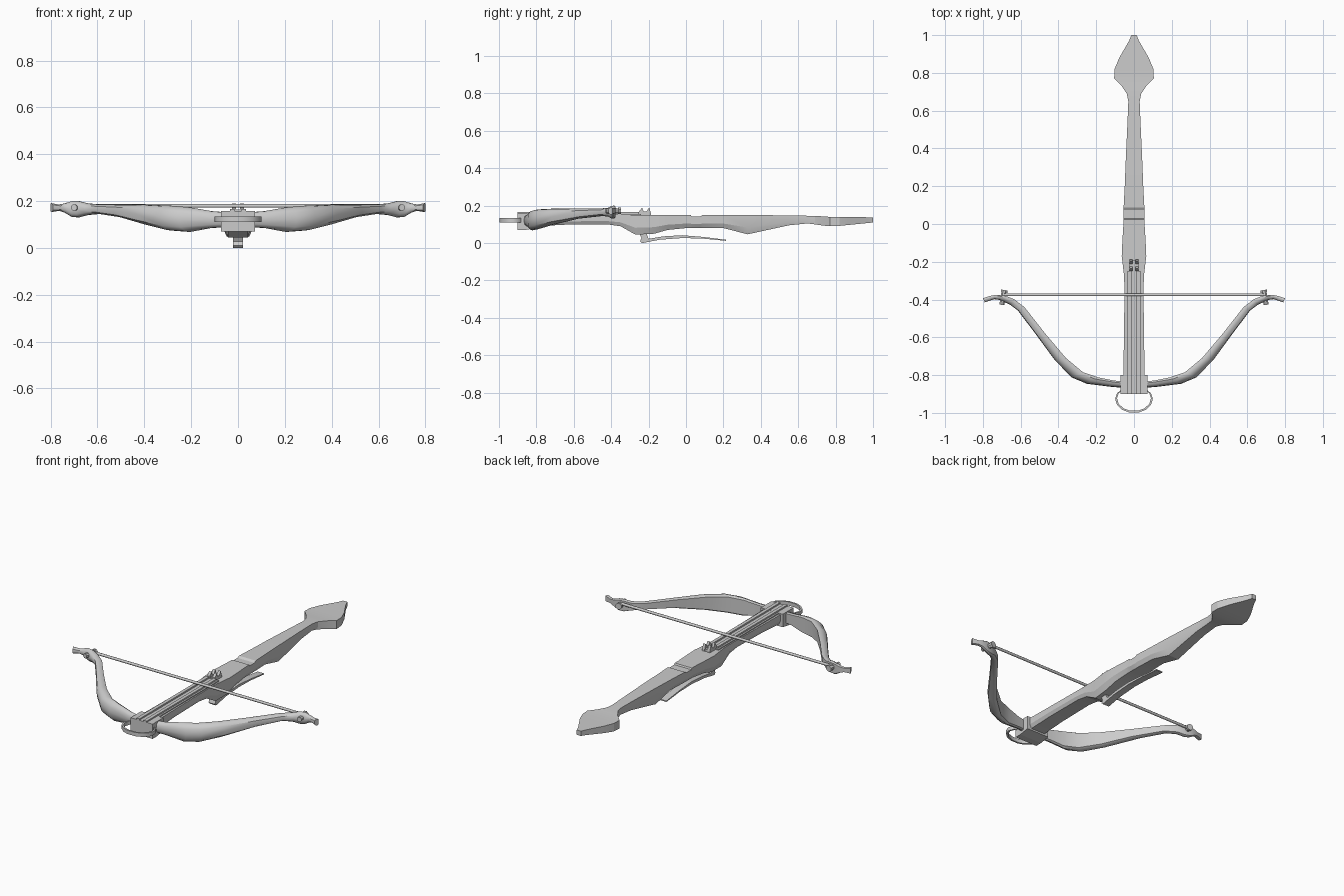
import bpy, bmesh, math
from mathutils import Vector


def finish(name, bm, mirror=False, smooth=None):
    bmesh.ops.recalc_face_normals(bm, faces=bm.faces)
    me = bpy.data.meshes.new(name)
    bm.to_mesh(me)
    bm.free()
    ob = bpy.data.objects.new(name, me)
    bpy.context.collection.objects.link(ob)
    if mirror:
        m = ob.modifiers.new("mirror", 'MIRROR')
        m.use_mirror_merge = False
    if smooth:
        bpy.ops.object.select_all(action='DESELECT')
        ob.select_set(True)
        bpy.context.view_layer.objects.active = ob
        bpy.ops.object.shade_smooth_by_angle(angle=math.radians(smooth))
    return ob


def loft(name, rings, **kw):
    """Skin a list of equal-length point rings and cap both ends."""
    bm = bmesh.new()
    vs = [[bm.verts.new(p) for p in r] for r in rings]
    n = len(vs[0])
    for a, b in zip(vs, vs[1:]):
        for i in range(n):
            j = (i + 1) % n
            bm.faces.new((a[i], a[j], b[j], b[i]))
    bm.faces.new(vs[0])
    bm.faces.new(vs[-1])
    return finish(name, bm, **kw)


def prism(name, profile, x0, x1, **kw):
    """Extrude a (y, z) side profile across x."""
    return loft(name, [[(x, y, z) for y, z in profile] for x in (x0, x1)], **kw)


def rod(name, a, b, r, sides=8, **kw):
    a, b = Vector(a), Vector(b)
    d = (b - a).normalized()
    u = Vector((0, 0, 1))
    v = d.cross(u).normalized()
    ang = [2 * math.pi * (i + 0.5) / sides for i in range(sides)]
    return loft(name, [[p + r * (math.cos(t) * u + math.sin(t) * v) for t in ang]
                       for p in (a, b)], **kw)


# Stock: y, half width, top z, bottom z, bottom taper
stations = [
    (-0.89, .058, .15, .085, .80), (-0.65, .054, .15, .098, .80),
    (-0.42, .051, .15, .100, .80), (-0.35, .050, .15, .090, .80),
    (-0.27, .053, .15, .045, .80), (-0.17, .065, .15, .050, .75),
    (-0.10, .062, .15, .070, .75), (0.00, .056, .15, .080, .75),
    (0.025, .056, .15, .080, .75), (0.03, .056, .142, .080, .75),
    (0.075, .055, .142, .080, .75), (0.088, .055, .15, .080, .75),
    (0.20, .049, .15, .080, .75), (0.33, .044, .15, .047, .75),
    (0.55, .034, .148, .095, .85), (0.65, .030, .146, .105, .9),
    (0.69, .038, .145, .100, .95), (0.73, .065, .143, .094, 1),
    (0.77, .105, .140, .090, 1), (0.82, .103, .139, .092, 1),
    (0.88, .078, .139, .098, 1), (0.97, .026, .138, .107, 1),
    (1.00, .014, .138, .110, 1)]
rings = []
for y, w, t, b, k in stations:
    m = b + 0.35 * (t - b)
    rings.append([(-w, y, t), (w, y, t), (w, y, m), (w * k, y, b),
                  (-w * k, y, b), (-w, y, m)])
loft("stock", rings, smooth=20)

# Front block holding the bow
prism("front_block", [(-.90, .07), (-.86, .07), (-.80, .08), (-.80, .157),
                      (-.90, .157)], -.072, .072)

# Two raised rails beside the bolt groove
prism("bolt_rail", [(-.90, .14), (-.25, .14), (-.25, .165), (-.90, .165)],
      .014, .034, mirror=True)
prism("rail_base", [(-.88, .14), (-.24, .14), (-.24, .156), (-.88, .156)], -.044, .044)

# String catch: two horned cheeks around a small block
prism("catch_cheek", [(-.25, .14), (-.25, .17), (-.235, .19), (-.226, .168),
                      (-.212, .168), (-.197, .19), (-.187, .16), (-.187, .14)],
      .009, .025, mirror=True)
prism("catch_block", [(-.245, .14), (-.245, .163), (-.19, .163), (-.19, .14)],
      -.012, .012)

# Trigger lever under the stock
prism("trigger_lever", [(-.25, .05), (-.238, .028), (-.245, .010), (-.235, 0),
                        (-.14, .018), (-.02, .027), (.09, .024), (.213, .012),
                        (.213, .018), (.09, .033), (-.02, .042), (-.12, .036),
                        (-.20, .023), (-.215, .06)], -.021, .021)

# Bow limb: inner edge (x, y), outer edge (x, y), bottom z, top z
limb = [
    ((.05, -.835), (.05, -.868), .088, .152),
    ((.11, -.828), (.12, -.862), .085, .157),
    ((.19, -.812), (.25, -.846), .068, .173),
    ((.27, -.785), (.33, -.812), .074, .180),
    ((.36, -.710), (.42, -.720), .097, .184),
    ((.47, -.580), (.53, -.570), .130, .185),
    ((.58, -.440), (.615, -.458), .145, .186),
    ((.635, -.398), (.655, -.428), .140, .190),
    ((.675, -.382), (.690, -.412), .130, .200),
    ((.708, -.376), (.712, -.402), .132, .200),
    ((.740, -.376), (.738, -.398), .150, .190),
    ((.765, -.382), (.758, -.404), .158, .185),
    ((.80, -.393), (.790, -.415), .153, .191)]
rings = []
for a, b, lo, hi in limb:
    a, b = Vector((*a, 0)), Vector((*b, 0))
    h = hi - lo
    # rounded outer face, flatter inner face
    rings.append([a.lerp(b, s) + Vector((0, 0, lo + h * f)) for s, f in
                  ((0, .08), (.25, 0), (.6, .03), (.92, .2), (1, .5),
                   (.92, .8), (.6, .97), (.25, 1), (0, .92))])
loft("bow_limb", rings, mirror=True, smooth=40)

# String pegs and string
rod("string_peg", (.688, -.355, .172), (.700, -.428, .172), .014, mirror=True, smooth=30)
rod("peg_cap", (.686, -.350, .172), (.688, -.362, .172), .019, mirror=True, smooth=30)
rod("bowstring", (-.695, -.375, .179), (.695, -.375, .179), .008, smooth=50)

# Foot stirrup loop at the front
half = [(.062, -.875), (.090, -.895), (.100, -.925), (.090, -.958),
        (.062, -.984), (.025, -.998)]
path = half + [(-x, y) for x, y in reversed(half)]
rings = []
for x, y in path:
    xi, yi = x * .9, -.90 + (y + .90) * .9
    rings.append([(x, y, .111), (x, y, .133), (xi, yi, .133), (xi, yi, .111)])
loft("stirrup", rings, smooth=40)
